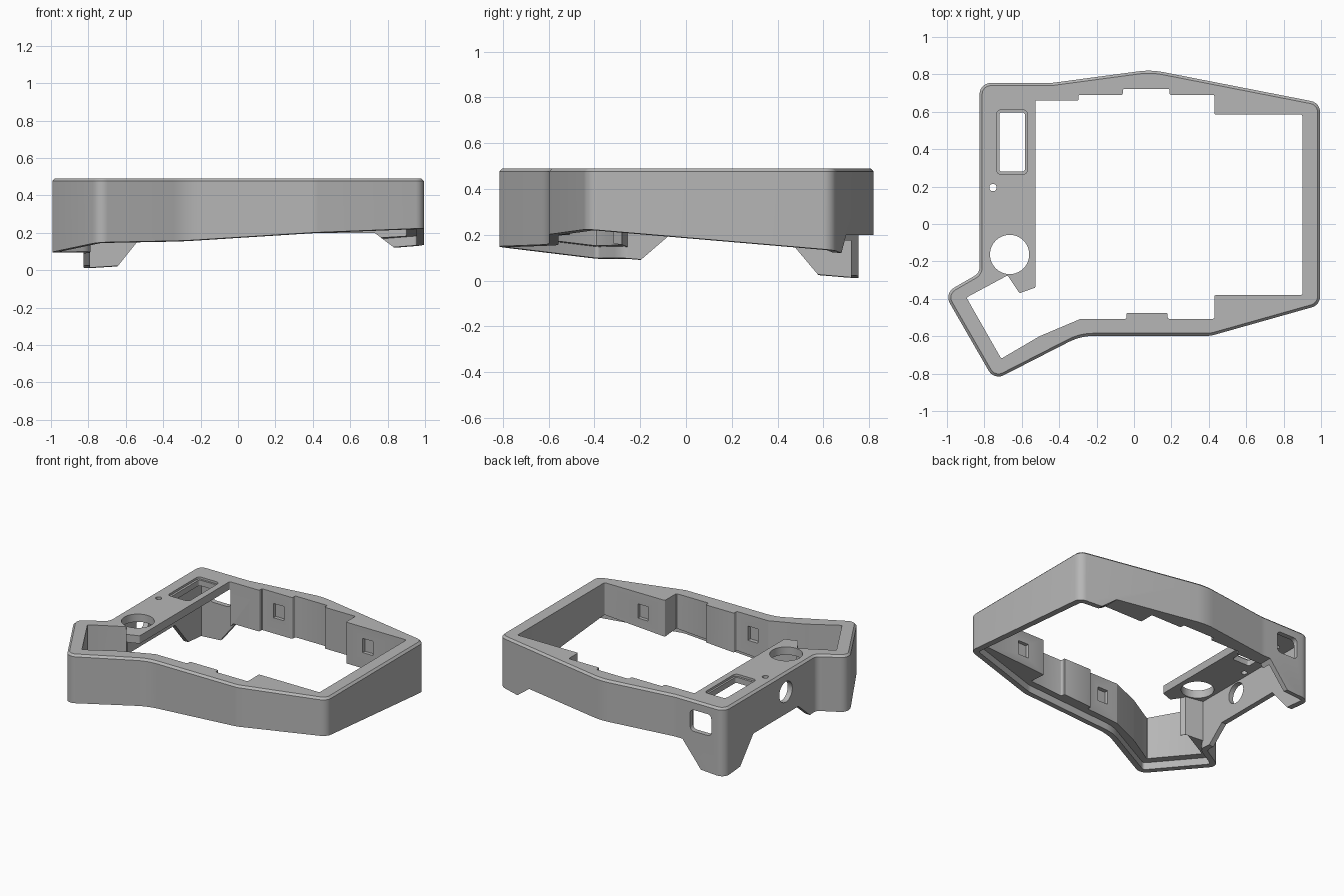
import bpy, bmesh, math
from mathutils import Vector

old = bpy.data.objects.get("Cube")
if old:
    bpy.data.objects.remove(old, do_unlink=True)

TOP = 0.49


def base(p, lift=0.0):
    """Height of the tilted underside at a plan point."""
    return 0.125 + 0.063 * p[0] - 0.085 * p[1] + lift


def offset(pts, d):
    """Move every side of a clockwise outline inwards by d."""
    out, n = [], len(pts)
    for i in range(n):
        a, b, c = (Vector(pts[j % n]) for j in (i - 1, i, i + 1))
        u, v = (b - a).normalized(), (c - b).normalized()
        nu, nv = Vector((u.y, -u.x)), Vector((v.y, -v.x))
        out.append(b + (nu + nv) * d / (1 + nu.dot(nv)))
    return out


def rounded(pts, radii, seg=6):
    """Replace each corner by an arc."""
    out, n = [], len(pts)
    for i in range(n):
        a, b, c = (Vector(pts[j % n]) for j in (i - 1, i, i + 1))
        u, v = (a - b).normalized(), (c - b).normalized()
        half = u.angle(v) / 2
        r = radii[i]
        t = r / math.tan(half)
        centre = b + (u + v).normalized() * (r / math.sin(half))
        s, e = b + u * t - centre, b + v * t - centre
        turn = math.atan2(s.x * e.y - s.y * e.x, s.dot(e))
        for k in range(seg + 1):
            ang = turn * k / seg
            out.append(centre + Vector((s.x * math.cos(ang) - s.y * math.sin(ang),
                                        s.x * math.sin(ang) + s.y * math.cos(ang))))
    return out


def loft(name, rings):
    """Closed solid through rings of equal length."""
    bm = bmesh.new()
    loops = [[bm.verts.new(p) for p in ring] for ring in rings]
    n = len(loops[0])
    for lo, hi in zip(loops, loops[1:]):
        for i in range(n):
            j = (i + 1) % n
            bm.faces.new((lo[i], lo[j], hi[j], hi[i]))
    bm.faces.new(loops[0])
    bm.faces.new(loops[-1])
    bmesh.ops.recalc_face_normals(bm, faces=bm.faces)
    me = bpy.data.meshes.new(name)
    bm.to_mesh(me)
    bm.free()
    ob = bpy.data.objects.new(name, me)
    bpy.context.collection.objects.link(ob)
    return ob


def prism(name, pts, lo, hi, axis="z"):
    """Straight prism of a 2D profile along an axis."""
    put = {"x": lambda p, h: (h, p[0], p[1]),
           "y": lambda p, h: (p[0], h, p[1]),
           "z": lambda p, h: (p[0], p[1], h)}[axis]
    return loft(name, [[put(p, h) for p in pts] for h in (lo, hi)])


def rect(x0, x1, y0, y1):
    return [(x0, y1), (x1, y1), (x1, y0), (x0, y0)]


def circle(x, y, r, n=40):
    return [(x + r * math.cos(math.tau * i / n), y + r * math.sin(math.tau * i / n))
            for i in range(n)]


def cut(target, cutter):
    cutter.hide_render = True
    mod = target.modifiers.new("cut", "BOOLEAN")
    mod.operation, mod.solver, mod.object = "DIFFERENCE", "EXACT", cutter
    dg = bpy.context.evaluated_depsgraph_get()
    dg.update()
    me = bpy.data.meshes.new_from_object(target.evaluated_get(dg))
    target.modifiers.clear()
    target.data = me
    bpy.data.objects.remove(cutter, do_unlink=True)


# Outer shell: clockwise outline with rounded corners and a top chamfer
outline = [(-.826, .754), (-.44, .754), (.09, .825), (.995, .648), (.995, -.433),
           (.41, -.598), (-.285, -.598), (-.748, -.835), (-1.015, -.371), (-.826, -.262)]
radii = [.06, .3, .4, .06, .06, .15, .3, .06, .06, .05]


def ring(d, height):
    rr = [max(r - d, .01) if i != 9 else r + d for i, r in enumerate(radii)]
    return [(p.x, p.y, height(p)) for p in rounded(offset(outline, d), rr)]


case = loft("keyboard_case", [ring(0, base), ring(0, lambda p: TOP - .014),
                              ring(.014, lambda p: TOP)])

# Main opening with stepped tabs and the angled thumb bay
opening = [(-.527, .66), (-.297, .66), (-.297, .69), (-.06, .69), (-.06, .722),
           (.19, .722), (.19, .69), (.43, .69), (.43, .585), (.90, .585), (.90, -.38),
           (.43, -.38), (.43, -.507), (.18, -.507), (.18, -.475), (-.04, -.475),
           (-.04, -.507), (-.285, -.507), (-.505, -.6), (-.71, -.72), (-.896, -.393),
           (-.676, -.275), (-.612, -.37), (-.527, -.34)]
cut(case, prism("opening_cutter", rounded(opening, [.008] * len(opening), 3), -.5, 1))

# Rebate around the underside for a bottom cover
cut(case, loft("rebate_cutter", [ring(.04, lambda p: -.5),
                                 ring(.04, lambda p: base(p, .05))]))

# Hollow under the controller deck
hollow = [(-.79, .72), (-.52, .72), (-.52, -.42), (-.6, -.42), (-.665, -.28), (-.79, -.255)]
cut(case, prism("hollow_cutter", hollow, -.5, .435))

# Raised arches between the feet, on the back and left walls
cut(case, prism("back_arch_cutter",
                [(-.7, -.05), (-.5, .2), (.73, .2), (1.06, -.05)], .52, 1, "y"))
cut(case, prism("left_arch_cutter",
                [(-.36, -.05), (-.07, .2), (.43, .2), (.64, -.05)], -1.2, -.56, "x"))

# Deck window, knob hole and reset hole
cut(case, prism("window_cutter", rounded(rect(-.72, -.583, .28, .597), [.015] * 4), .3, 1))
cut(case, prism("window_rim_cutter", rounded(rect(-.735, -.57, .265, .61), [.025] * 4),
                TOP - .015, 1))
cut(case, prism("knob_cutter", circle(-.665, -.163, .105), .3, 1))
cut(case, prism("reset_cutter", circle(-.754, .195, .02, 20), .3, 1))

# Cable port in the back wall and round socket in the left wall
cut(case, prism("port_cutter", rounded(rect(-.725, -.56, .275, .425), [.03] * 4), .68, 1, "y"))
cut(case, prism("socket_cutter", circle(.07, .355, .072), -1, -.76, "x"))

# Clip pockets in the front and back inner walls
for x, y_back, y_front in ((-.167, .68, -.5), (.6, .575, -.37)):
    for y0, y1 in ((y_back, y_back + .035), (y_front - .035, y_front)):
        cut(case, prism("clip_cutter", rect(x - .04, x + .04, y0, y1), .31, .41))

# Grey plastic
mat = bpy.data.materials.new("grey_plastic")
mat.use_nodes = True
colour = (.47, .47, .47, 1)
mat.diffuse_color = colour
mat.node_tree.nodes["Principled BSDF"].inputs["Base Color"].default_value = colour
case.data.materials.clear()
case.data.materials.append(mat)

bpy.ops.object.select_all(action="DESELECT")
case.select_set(True)
bpy.context.view_layer.objects.active = case
bpy.ops.object.shade_smooth_by_angle(angle=math.radians(25))
